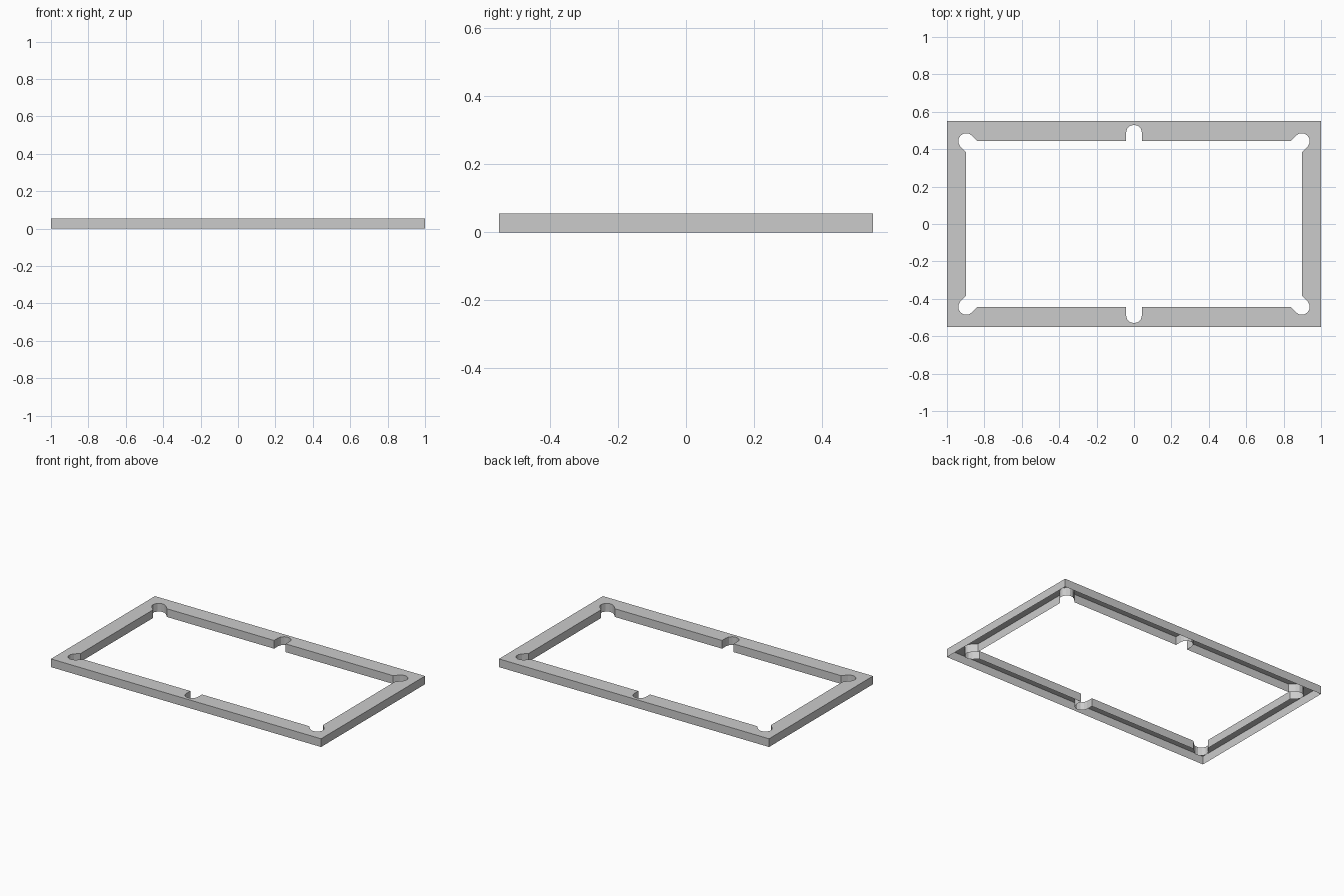
import bpy, bmesh
from math import cos, sin, radians

if "Cube" in bpy.data.objects:
    bpy.data.objects.remove(bpy.data.objects["Cube"])

W, D, H = 1.0, 0.55, 0.055       # half width, half depth, height
IX, IY = 0.897, 0.443            # inner rail edges
R = 0.043                        # pocket radius
SIDE_Y = 0.487                   # side pocket centre


def arc(cx, cy, a0, a1, steps):
    return [(cx + R * cos(radians(a0 + (a1 - a0) * i / steps)),
             cy + R * sin(radians(a0 + (a1 - a0) * i / steps)))
            for i in range(steps + 1)]


# Inner outline of one quarter: side pocket, long rail, corner pocket, short rail
k = R * 2 ** 0.5
inner = arc(0, SIDE_Y, 90, 0, 3)
inner[0] = (0, SIDE_Y + R)
inner += [(R, IY), (IX - k, IY)]
inner += arc(IX, IY, 135, -45, 6)
inner += [(IX, IY - k), (IX, 0)]
outer = [(W, 0), (W, D), (0, D)]

# Top sheet of the quarter, with walls dropped to the ground (open underneath)
bm = bmesh.new()
top = [bm.verts.new((x, y, H)) for x, y in inner + outer]
low = [bm.verts.new((x, y, 0)) for x, y in inner + outer]
bm.faces.new(top)
n = len(top)
for i in range(n):
    j = (i + 1) % n
    on_seam = any(abs(top[i].co[a]) < 1e-5 and abs(top[j].co[a]) < 1e-5 for a in (0, 1))
    if not on_seam:
        bm.faces.new((top[j], top[i], low[i], low[j]))
loose = [v for v in bm.verts if not v.link_faces]
bmesh.ops.delete(bm, geom=loose, context='VERTS')
bmesh.ops.recalc_face_normals(bm, faces=bm.faces)
bm.faces.ensure_lookup_table()
if bm.faces[0].normal.z < 0:
    bmesh.ops.reverse_faces(bm, faces=bm.faces)

mesh = bpy.data.meshes.new("rail_frame")
bm.to_mesh(mesh)
bm.free()
frame = bpy.data.objects.new("rail_frame", mesh)
bpy.context.collection.objects.link(frame)

# Mirror the quarter into the full frame
mirror = frame.modifiers.new("mirror", 'MIRROR')
mirror.use_axis = (True, True, False)
mirror.merge_threshold = 0.0005
